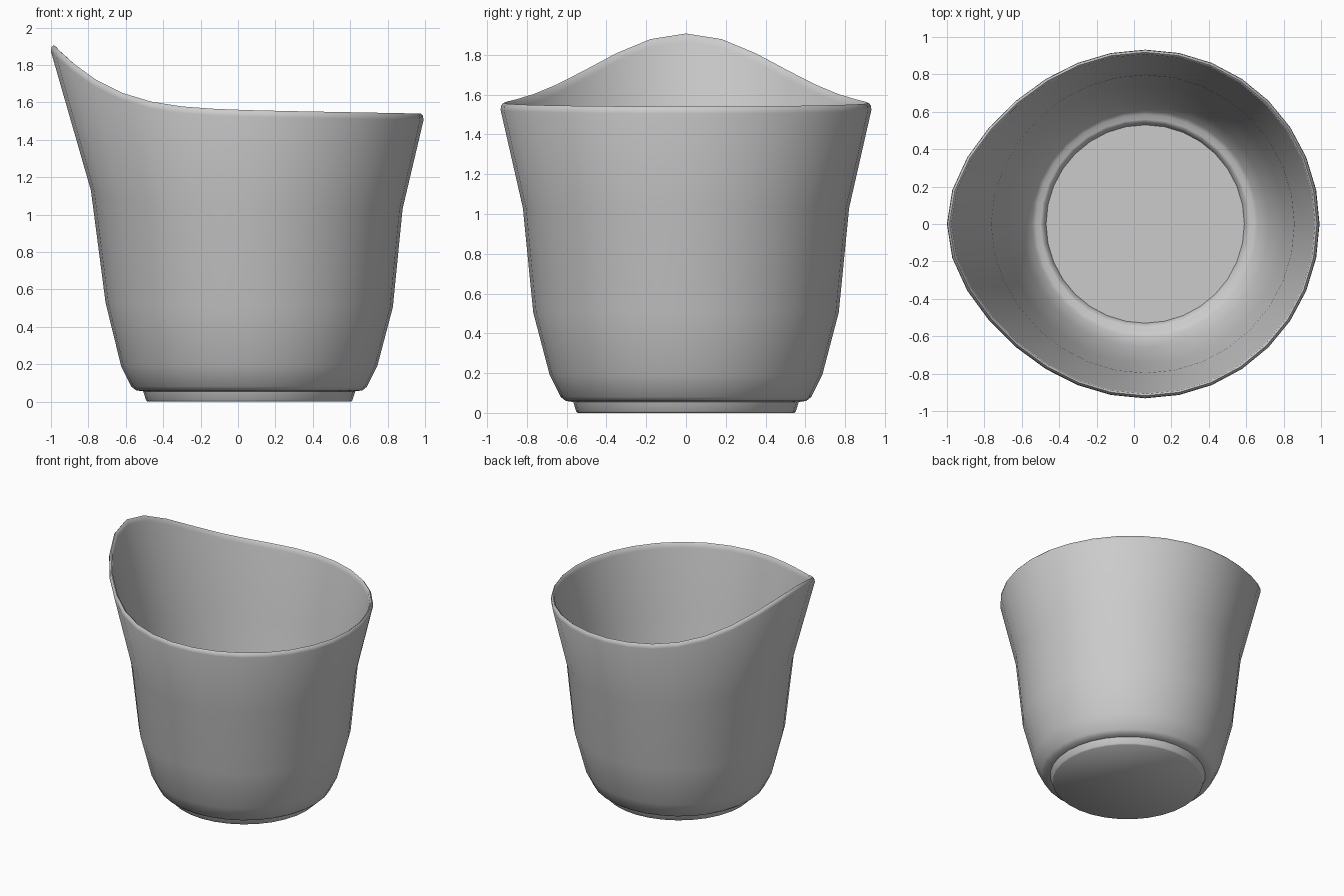
import bpy, bmesh, math

if "Cube" in bpy.data.objects:
    bpy.data.objects.remove(bpy.data.objects["Cube"])

SEG = 32
CX = 0.06  # axis of the round body; the spout stretches towards -x

# profile: radius, z, share of the rim lift, spout stretch per unit of lift
body = [
    (0.545, 0.0, 0, 0), (0.552, 0.008, 0, 0), (0.567, 0.055, 0, 0),   # foot
    (0.605, 0.06, 0, 0), (0.63, 0.08, 0, 0), (0.685, 0.19, 0, 0),     # lower curve
    (0.768, 0.505, 0.07, 0), (0.82, 1.03, 0.3, 0.08),                 # outer wall
]
rim = [(0.932, -0.035), (0.929, -0.013), (0.918, 0.0), (0.908, -0.008), (0.903, -0.04)]
inside = [
    (0.797, 1.03, 0.3, 0.08), (0.745, 0.51, 0.07, 0), (0.66, 0.2, 0, 0),
    (0.605, 0.1, 0, 0), (0.585, 0.085, 0, 0), (0.56, 0.08, 0, 0),
    (0.545, 0.072, 0, 0), (0.53, 0.027, 0, 0),
]


def lift(a):
    """Extra rim height near the spout (a = angle from +x)."""
    d = abs(math.degrees(a) - 180)
    return 0.333 * math.exp(-(d / 38) ** 2)


bm = bmesh.new()


def ring(r, height, share, stretch):
    verts = []
    for i in range(SEG):
        a = 2 * math.pi * i / SEG
        z = height(a) if callable(height) else height
        up = lift(a)
        verts.append(bm.verts.new((CX + r * math.cos(a) - stretch * up,
                                   r * math.sin(a), z + share * up)))
    return verts


# outer wall, wavy rim, inner wall
rings = [ring(*p) for p in body]
for r, dz in rim:
    rings.append(ring(r, lambda a, dz=dz: 1.557 - 0.017 * math.cos(a) + dz, 1, 0.385))
rings += [ring(*p) for p in inside]
for lo, hi in zip(rings, rings[1:]):
    for i in range(SEG):
        j = (i + 1) % SEG
        bm.faces.new((lo[i], lo[j], hi[j], hi[i]))

# underside and inner floor
bm.faces.new(rings[0][::-1])
bm.faces.new(rings[-1])
bmesh.ops.recalc_face_normals(bm, faces=bm.faces)

mesh = bpy.data.meshes.new("pouring_cup")
bm.to_mesh(mesh)
bm.free()
cup = bpy.data.objects.new("pouring_cup", mesh)
bpy.context.collection.objects.link(cup)
bpy.context.view_layer.objects.active = cup
cup.select_set(True)
bpy.ops.object.shade_smooth_by_angle(angle=math.radians(50))
